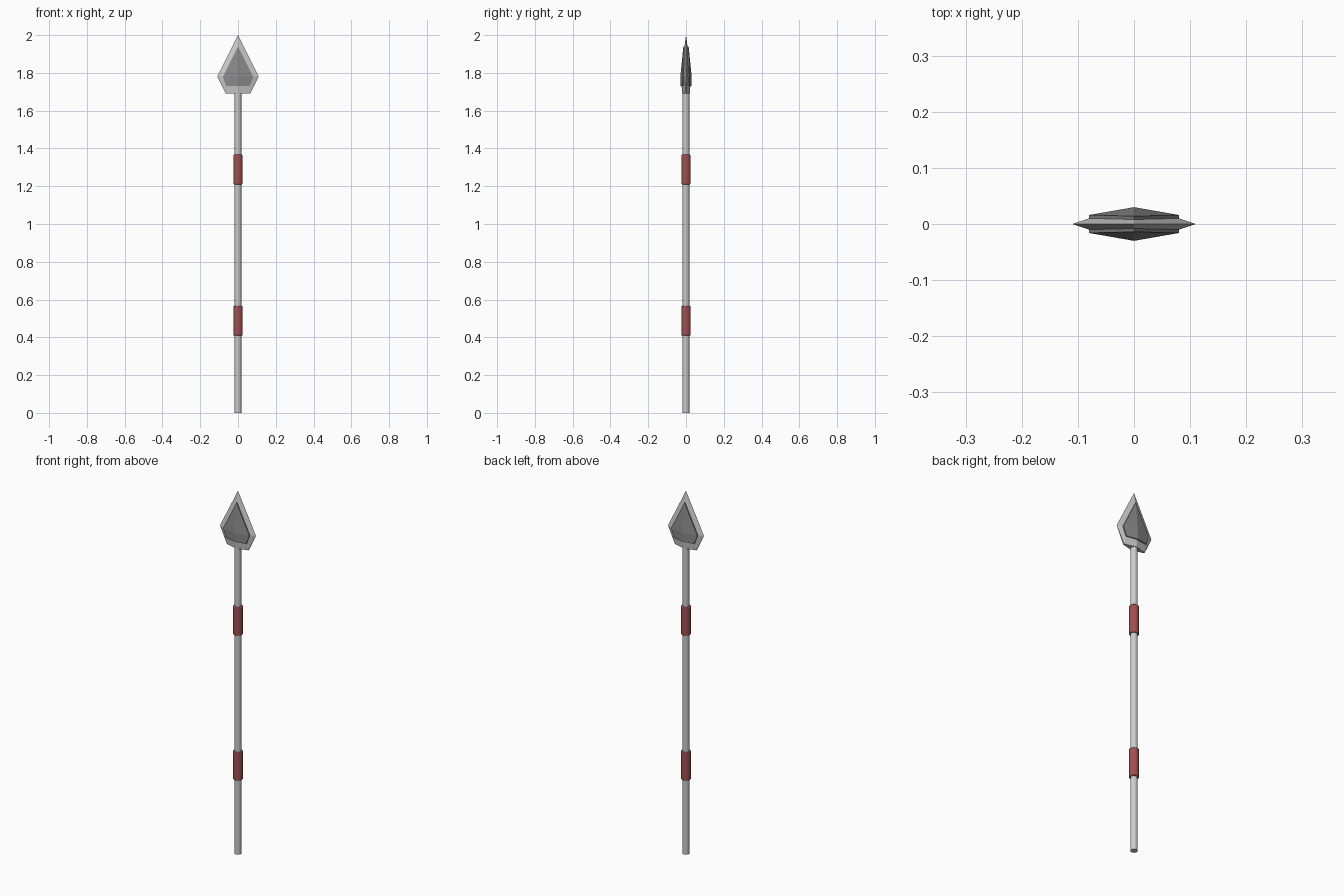
import bpy, bmesh, math

if "Cube" in bpy.data.objects:
    bpy.data.objects.remove(bpy.data.objects["Cube"])


def paint(ob, name, rgb):
    mat = bpy.data.materials.get(name) or bpy.data.materials.new(name)
    mat.diffuse_color = (*rgb, 1)
    mat.use_nodes = True
    mat.node_tree.nodes["Principled BSDF"].inputs["Base Color"].default_value = mat.diffuse_color
    ob.data.materials.append(mat)


def rod(name, radius, z0, z1, bevel=0):
    bpy.ops.mesh.primitive_cylinder_add(vertices=16, radius=radius, depth=z1 - z0,
                                        location=(0, 0, (z0 + z1) / 2))
    ob = bpy.context.object
    ob.name = name
    if bevel:
        m = ob.modifiers.new("rim", 'BEVEL')
        m.width, m.segments = bevel, 2
        m.limit_method, m.angle_limit = 'ANGLE', math.radians(50)
    bpy.ops.object.shade_smooth_by_angle(angle=math.radians(35))
    return ob


def loop(half):
    """Mirror a half outline, top centre to bottom centre, into a closed loop."""
    return half + [(-x, y, z) for x, y, z in half[-2:0:-1]]


def plate(name, rings, hub):
    """Bridge the rings outward, close on a hub point, then mirror front to back."""
    bm = bmesh.new()
    vs = [[bm.verts.new(p) for p in loop(r)] for r in rings]
    n = len(vs[0])
    for a, b in zip(vs, vs[1:]):
        for i in range(n):
            j = (i + 1) % n
            bm.faces.new((a[i], a[j], b[j], b[i]))
    c = bm.verts.new(hub)
    for i in range(n):
        bm.faces.new((vs[-1][i], vs[-1][(i + 1) % n], c))
    dup = bmesh.ops.duplicate(bm, geom=bm.verts[:] + bm.edges[:] + bm.faces[:])
    for g in dup["geom"]:
        if isinstance(g, bmesh.types.BMVert):
            g.co.y *= -1
    bmesh.ops.remove_doubles(bm, verts=bm.verts, dist=1e-5)
    bmesh.ops.holes_fill(bm, edges=bm.edges)
    bmesh.ops.recalc_face_normals(bm, faces=bm.faces)
    me = bpy.data.meshes.new(name)
    bm.to_mesh(me)
    bm.free()
    ob = bpy.data.objects.new(name, me)
    bpy.context.collection.objects.link(ob)
    return ob


# shaft and its two wrapped grips
rod("shaft", 0.018, 0, 1.72)
for name, z in (("lower_grip", 0.41), ("upper_grip", 1.21)):
    paint(rod(name, 0.025, z, z + 0.157, 0.004), "red_wrap", (0.35, 0.08, 0.08))

# sharp-edged blade
edge = [(0, 0, 2.0), (0.11, 0, 1.78), (0.065, 0, 1.69), (0, 0, 1.69)]
base = [(0, 0, 2.0), (0.11, 0, 1.78), (0.065, -0.004, 1.69), (0, -0.02, 1.69)]
inset = [(0, -0.008, 1.94), (0.08, -0.01, 1.78), (0.062, -0.012, 1.73), (0, -0.023, 1.73)]
plate("blade", [edge, base, inset], (0, -0.024, 1.78))

# dark raised panels on both faces
flat = [(x, 0, z) for x, y, z in inset]
raised = [(x, y - 0.006, z) for x, y, z in inset]
paint(plate("blade_panel", [flat, raised], (0, -0.03, 1.78)),
      "dark_metal", (0.25, 0.25, 0.25))
